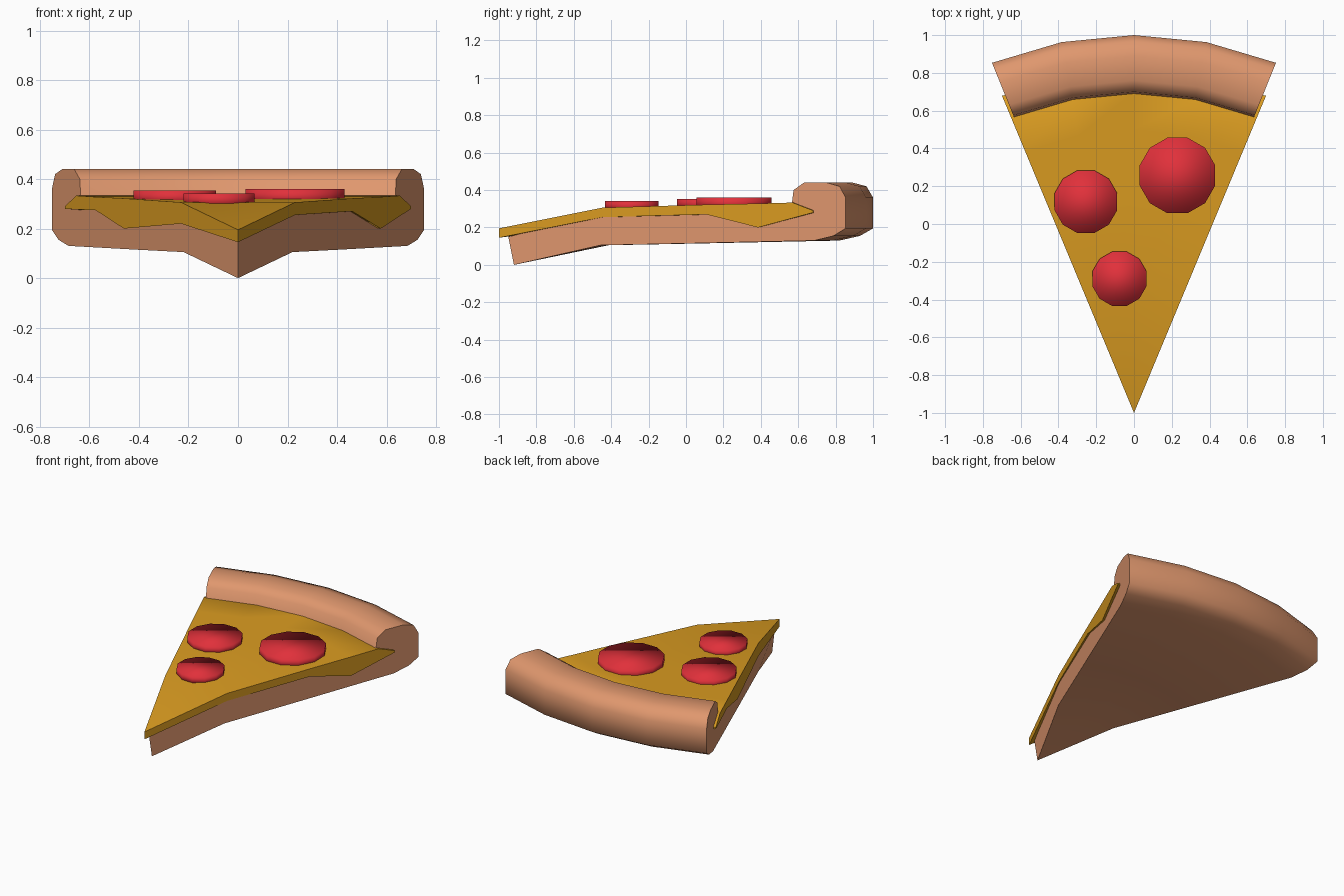
import bpy, bmesh, math
from math import sin, cos, radians

if "Cube" in bpy.data.objects:
    bpy.data.objects.remove(bpy.data.objects["Cube"])


def material(name, rgb):
    m = bpy.data.materials.new(name)
    m.diffuse_color = (*rgb, 1)
    m.use_nodes = True
    m.node_tree.nodes["Principled BSDF"].inputs["Base Color"].default_value = m.diffuse_color
    return m


CRUST = material("baked crust", (0.74, 0.31, 0.155))
CHEESE = material("melted cheese", (0.70, 0.33, 0.015))
RED = material("sausage red", (0.75, 0.03, 0.043))


def polar(r, deg, z):
    """Point on the slice: radius from the tip at y = -1, angle from +y."""
    return (r * sin(radians(deg)), r * cos(radians(deg)) - 1, z)


def loft(name, rings, mat, angle):
    """Skin closed rings of equal length and cap both ends."""
    bm = bmesh.new()
    vs = [[bm.verts.new(p) for p in ring] for ring in rings]
    n = len(rings[0])
    for a, b in zip(vs, vs[1:]):
        for i in range(n):
            j = (i + 1) % n
            bm.faces.new((a[i], a[j], b[j], b[i]))
    bm.faces.new(vs[0][::-1])
    bm.faces.new(vs[-1])
    bmesh.ops.remove_doubles(bm, verts=bm.verts, dist=0.0005)
    bmesh.ops.recalc_face_normals(bm, faces=bm.faces)
    me = bpy.data.meshes.new(name)
    bm.to_mesh(me)
    bm.free()
    ob = bpy.data.objects.new(name, me)
    bpy.context.collection.objects.link(ob)
    me.materials.append(mat)
    for p in me.polygons:
        p.use_smooth = True
    me.set_sharp_from_angle(angle=radians(angle))
    return ob


# Dough and raised crust: one (radius, height) profile swept through the slice angle
PROFILE = [(0.05, 0.15), (0.57, 0.27), (1.1, 0.275), (1.66, 0.29), (1.69, 0.33),
           (1.70, 0.40), (1.76, 0.44), (1.89, 0.44), (1.965, 0.42), (2.0, 0.36),
           (2.0, 0.195), (1.93, 0.155), (1.82, 0.13), (1.1, 0.115), (0.585, 0.105),
           (0.08, 0.0)]
rings = []
for k in range(-2, 3):
    ring = []
    for r, z in PROFILE:
        x, y, z = polar(r, k * 11.04, z)
        ring.append((0, r - 1, z) if r < 0.1 else (x, y, z))  # pointed tip
    rings.append(ring)
loft("dough_and_crust", rings, CRUST, 75)

# Cheese: radius, top height, left drip height, right drip height
STATIONS = [(0.0, 0.195, 0.145, 0.145), (0.6, 0.306, 0.22, 0.255),
            (1.2, 0.322, 0.20, 0.27), (1.5, 0.328, 0.275, 0.20),
            (1.7, 0.333, 0.277, 0.25), (1.82, 0.29, 0.28, 0.28)]
A = 22.6
rings = []
for r, top, left, right in STATIONS:
    mid = min(r, 1.75)
    low = 0.25 if r else 0.145
    rings.append([polar(r, -A, left), polar(r, -A, top), polar(mid, -A / 2, top),
                  polar(mid, 0, top), polar(mid, A / 2, top), polar(r, A, top),
                  polar(r, A, right), polar(mid, A / 2, low), polar(mid, 0, low),
                  polar(mid, -A / 2, low)])
loft("cheese", rings, CHEESE, 40)

# Sausage rounds: twelve-sided discs
for n, (x, y, rad, z0, z1) in enumerate([(0.23, 0.257, 0.207, 0.30, 0.36),
                                         (-0.255, 0.118, 0.172, 0.30, 0.353),
                                         (-0.077, -0.29, 0.149, 0.29, 0.342)]):
    disc = [[(x + rad * cos(radians(15 + 30 * i)), y + rad * sin(radians(15 + 30 * i)), z)
             for i in range(12)] for z in (z0, z1)]
    loft(f"sausage_round_{n + 1}", disc, RED, 120)
